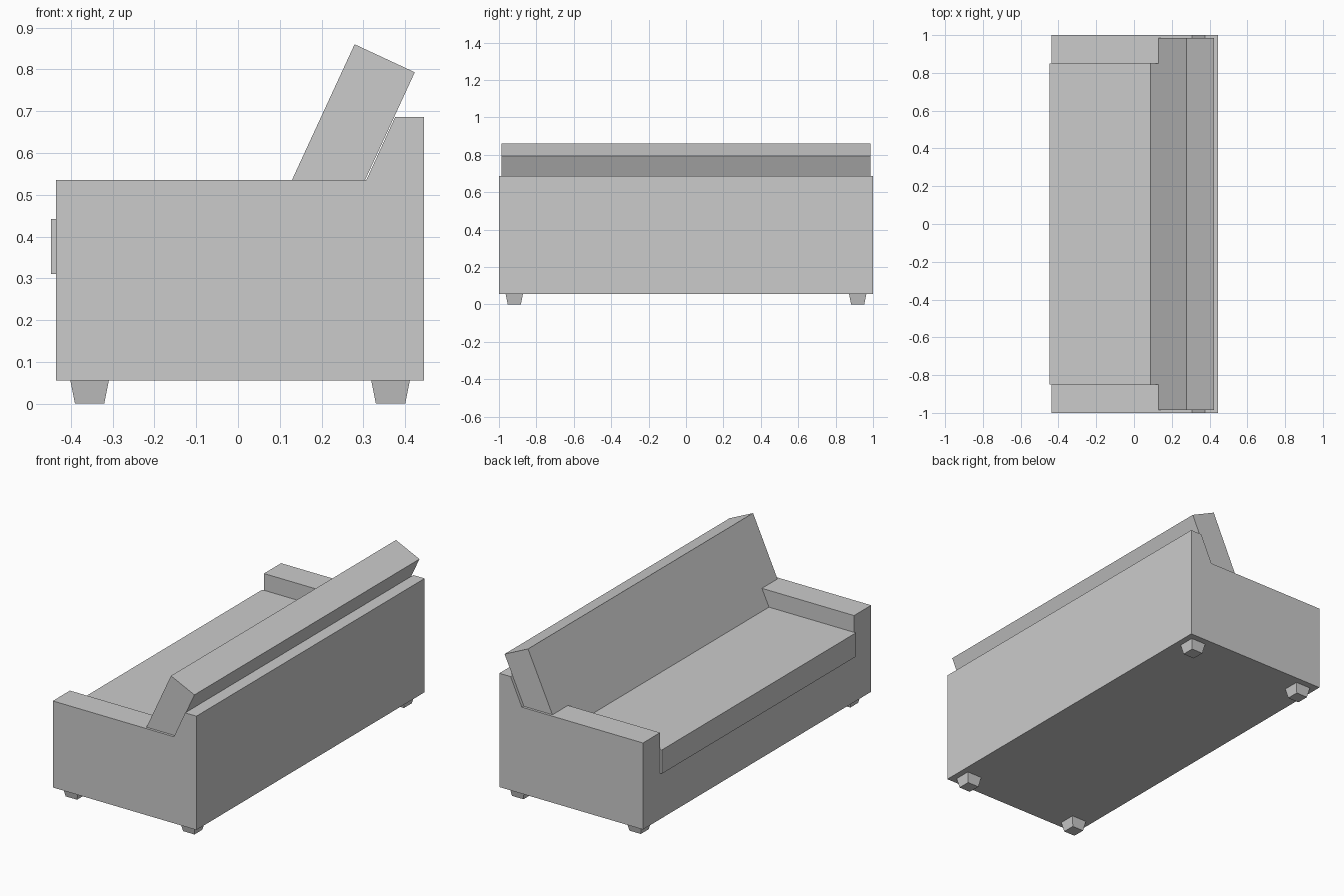
import bpy, bmesh
from mathutils import Vector

if "Cube" in bpy.data.objects:
    bpy.data.objects.remove(bpy.data.objects["Cube"], do_unlink=True)

GREY = (0.6, 0.6, 0.6, 1)
fabric = bpy.data.materials.new("grey fabric")
fabric.use_nodes = True
fabric.diffuse_color = GREY
fabric.node_tree.nodes["Principled BSDF"].inputs["Base Color"].default_value = GREY


def extrude_profile(name, points, half_width):
    """Extrude an x-z outline evenly along y."""
    bm = bmesh.new()
    face = bm.faces.new([bm.verts.new((x, -half_width, z)) for x, z in points])
    result = bmesh.ops.extrude_face_region(bm, geom=[face])
    verts = [v for v in result["geom"] if isinstance(v, bmesh.types.BMVert)]
    bmesh.ops.translate(bm, verts=verts, vec=(0, 2 * half_width, 0))
    bmesh.ops.recalc_face_normals(bm, faces=bm.faces)
    return finish(name, bm)


def finish(name, bm):
    mesh = bpy.data.meshes.new(name)
    bm.to_mesh(mesh)
    bm.free()
    mesh.materials.append(fabric)
    obj = bpy.data.objects.new(name, mesh)
    bpy.context.collection.objects.link(obj)
    return obj


def rectangle(x0, x1, z0, z1):
    return [(x0, z0), (x1, z0), (x1, z1), (x0, z1)]


# Body: arms and raised back in one outline
body = extrude_profile("sofa_body", [
    (-0.436, 0.055), (0.445, 0.055), (0.445, 0.686),
    (0.376, 0.686), (0.307, 0.535), (-0.436, 0.535)], 1.0)

# Slot between the arms for the seat
cutter = extrude_profile("seat_slot_cutter", rectangle(-0.6, 0.2, 0.31, 0.7), 0.85)
cutter.hide_render = True
slot = body.modifiers.new("seat slot", "BOOLEAN")
slot.operation = "DIFFERENCE"
slot.solver = "EXACT"
slot.object = cutter
bpy.context.view_layer.objects.active = body
bpy.ops.object.modifier_apply(modifier=slot.name)
bpy.data.objects.remove(cutter, do_unlink=True)

# Seat cushion, standing slightly proud of the front
extrude_profile("seat_cushion", rectangle(-0.447, 0.2, 0.31, 0.442), 0.85)

# Leaning back cushion, sunk into the seat and arms
top_front, top_back = Vector((0.279, 0.86)), Vector((0.423, 0.793))
down = Vector((-0.419, -0.908)) * 0.5
extrude_profile("back_cushion",
                [top_front, top_back, top_back + down, top_front + down], 0.986)

# Tapered square legs
for x_name, x in (("front", -0.355), ("back", 0.365)):
    for y_name, y in (("right", -0.918), ("left", 0.918)):
        bm = bmesh.new()
        bmesh.ops.create_cube(bm, size=1)
        for v in bm.verts:
            half = 0.046 if v.co.z > 0 else 0.035
            v.co = (x + (half if v.co.x > 0 else -half),
                    y + (half if v.co.y > 0 else -half),
                    0.055 if v.co.z > 0 else 0)
        finish(f"{x_name}_{y_name}_leg", bm)
